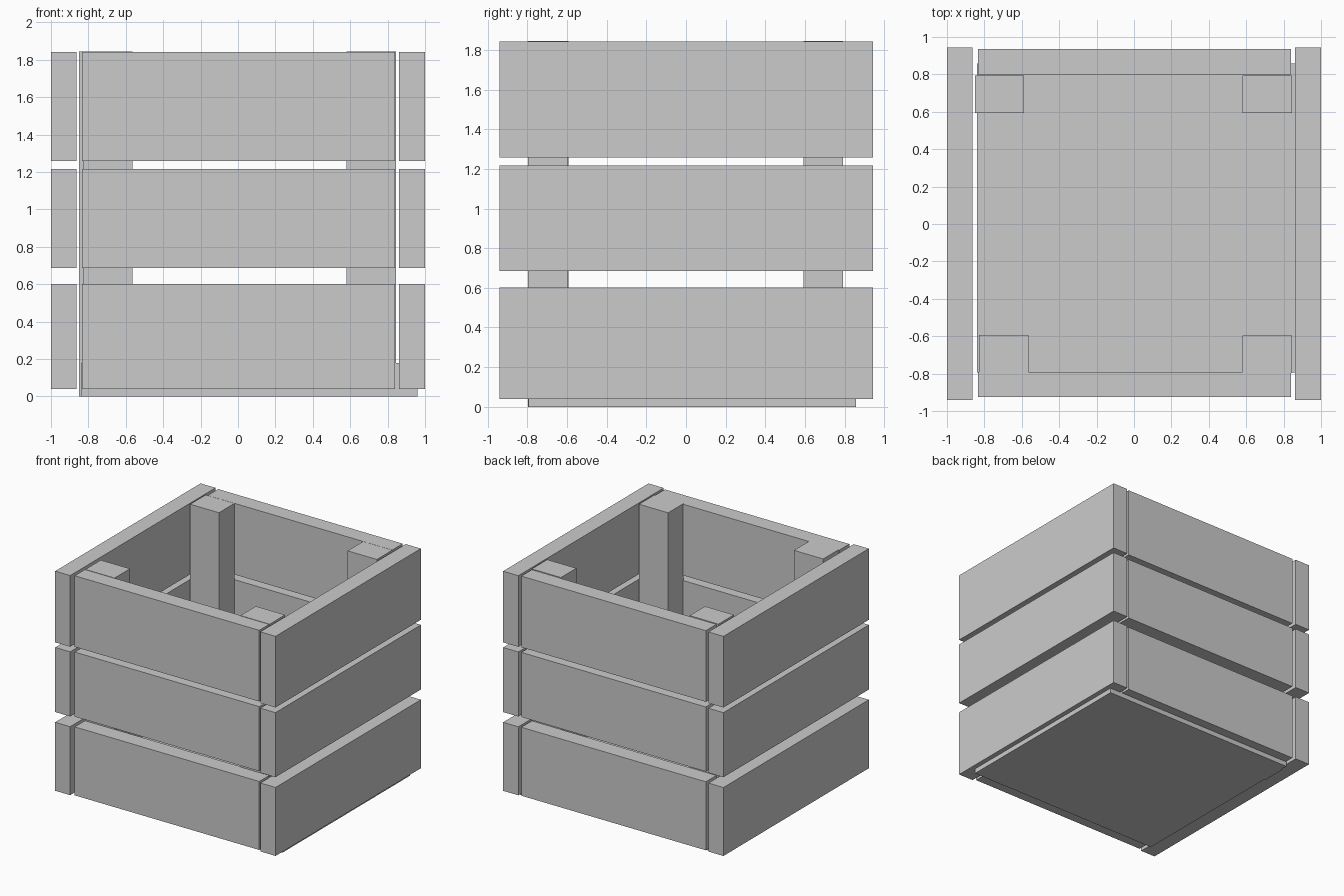
import bpy
import bmesh

if "Cube" in bpy.data.objects:
    bpy.data.objects.remove(bpy.data.objects["Cube"])


def box(name, x, y, z):
    """Axis-aligned box from (min, max) ranges."""
    bm = bmesh.new()
    bmesh.ops.create_cube(bm, size=1)
    for v in bm.verts:
        v.co = [r[0] + (c + 0.5) * (r[1] - r[0]) for c, r in zip(v.co, (x, y, z))]
    mesh = bpy.data.meshes.new(name)
    bm.to_mesh(mesh)
    bm.free()
    obj = bpy.data.objects.new(name, mesh)
    bpy.context.collection.objects.link(obj)
    return obj


# floor slab, slightly off centre
box("floor_slab", (-0.84, 0.96), (-0.795, 0.858), (0, 0.18))

# inner corner posts
posts = {
    "front_left_post": ((-0.83, -0.565), (-0.793, -0.593)),
    "front_right_post": ((0.58, 0.845), (-0.797, -0.597)),
    "back_left_post": ((-0.85, -0.588), (0.593, 0.793)),
    "back_right_post": ((0.58, 0.845), (0.593, 0.793)),
}
for name, (x, y) in posts.items():
    box(name, x, y, (0, 1.845))

# three tiers of wall boards
tiers = {"lower": (0.04, 0.602), "middle": (0.686, 1.216), "upper": (1.258, 1.842)}
for tier, z in tiers.items():
    box(tier + "_front_board", (-0.835, 0.84), (-0.925, -0.79), z)
    box(tier + "_back_board", (-0.835, 0.84), (0.80, 0.936), z)
    box(tier + "_left_board", (-1.0, -0.864), (-0.942, 0.943), z)
    box(tier + "_right_board", (0.862, 1.0), (-0.942, 0.943), z)
